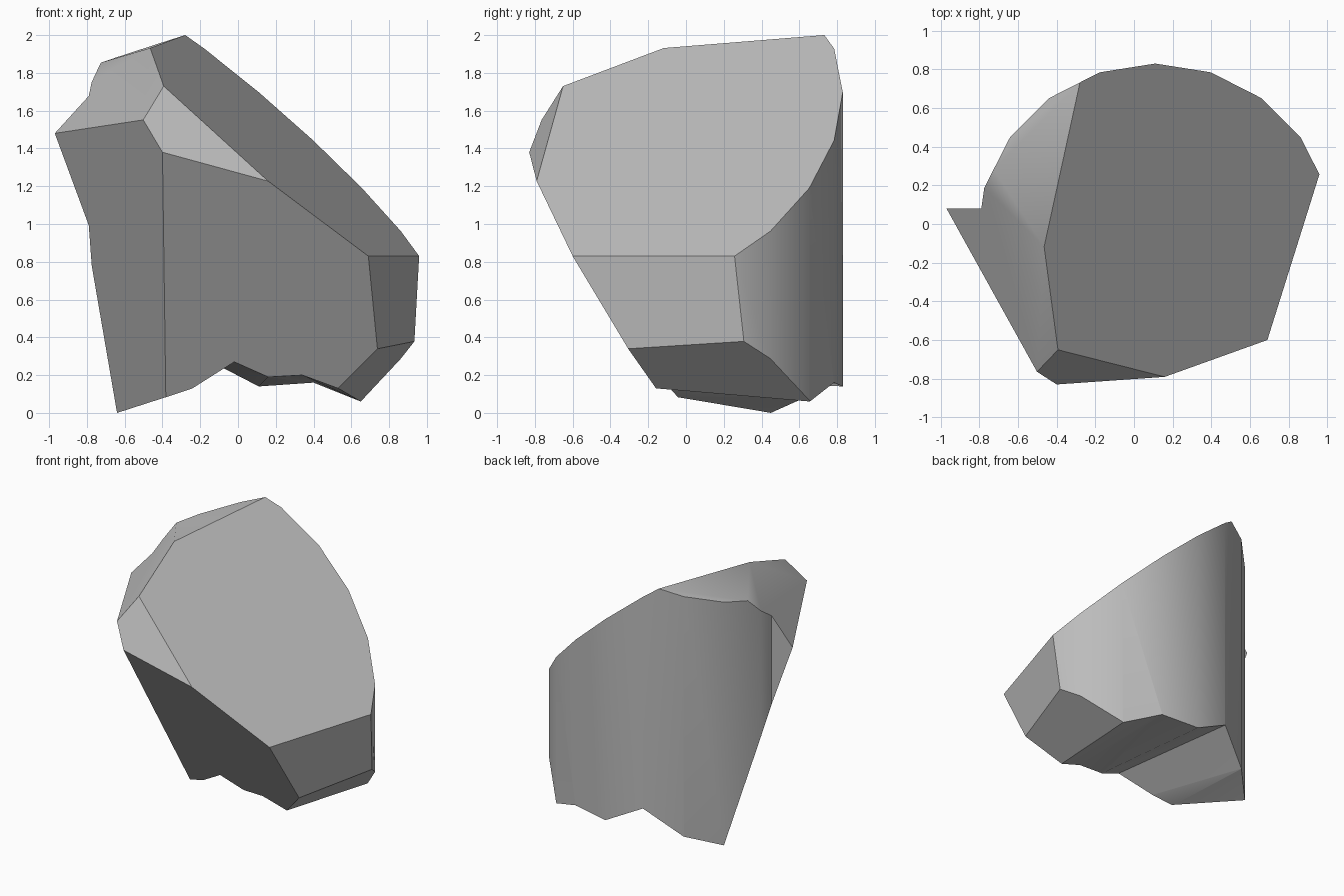
import bpy
import bmesh
from math import sin, cos, radians
from mathutils import Vector

if "Cube" in bpy.data.objects:
    bpy.data.objects.remove(bpy.data.objects["Cube"], do_unlink=True)

# Corner points shared by the broken facets
peak = Vector((-0.28, 0.73, 2.0))
ridge = Vector((-0.47, -0.11, 1.93))
brow = Vector((-0.39, -0.65, 1.73))
chip_right = Vector((0.18, -0.79, 1.22))
chip_low = Vector((-0.40, -0.83, 1.38))
chip_left = Vector((-0.50, -0.77, 1.55))
fin_tip = Vector((-0.97, 0.08, 1.48))
left_shoulder = Vector((-0.74, 0.28, 1.85))
side_front = Vector((0.69, -0.60, 0.83))
side_back = Vector((0.96, 0.26, 0.83))
side_low = Vector((0.74, -0.30, 0.34))
foot_back = Vector((0.65, 0.66, 0.06))
foot_front = Vector((0.53, -0.16, 0.13))
keel_front = Vector((-0.39, -0.04, 0.08))
keel_back = Vector((-0.64, 0.45, 0.0))
core = Vector((0, 0.2, 0.7))

facets = [
    (peak, side_back, side_front),
    (peak, ridge, left_shoulder),
    (ridge, chip_left, fin_tip),
    (brow, chip_right, chip_low),
    (chip_low, side_front, keel_front),
    (chip_low, keel_back, fin_tip),
    (side_front, side_back, side_low),
    (side_low, foot_back, foot_front),
]


def make_object(name, bm):
    bmesh.ops.recalc_face_normals(bm, faces=bm.faces)
    mesh = bpy.data.meshes.new(name)
    bm.to_mesh(mesh)
    bm.free()
    obj = bpy.data.objects.new(name, mesh)
    bpy.context.collection.objects.link(obj)
    return obj


def extrude_profile(bm, points, low, high):
    face = bm.faces.new([bm.verts.new((x, y, low)) for x, y in points])
    out = bmesh.ops.extrude_face_region(bm, geom=[face])
    for v in out["geom"]:
        if isinstance(v, bmesh.types.BMVert):
            v.co.z = high
    bmesh.ops.recalc_face_normals(bm, faces=bm.faces)


# Rock body: round back with a square notch on one side, trimmed by facets
arc = [(0.11 + 0.93 * sin(radians(18 * k)), -0.1 + 0.93 * cos(radians(18 * k)))
       for k in range(-4, 6)]
outline = arc + [(1.2, -1.2), (-1.3, -1.2), (-1.3, 0.08), (-0.79, 0.08)]
bm = bmesh.new()
extrude_profile(bm, outline, -0.5, 2.4)
for a, b, c in facets:
    normal = (b - a).cross(c - a).normalized()
    if normal.dot(core - a) > 0:
        normal = -normal
    cut = bmesh.ops.bisect_plane(
        bm, geom=bm.verts[:] + bm.edges[:] + bm.faces[:], dist=1e-5,
        plane_co=a, plane_no=normal, clear_outer=True)
    rim = [e for e in bm.edges if e.is_boundary]
    bmesh.ops.holes_fill(bm, edges=rim, sides=0)
rock = make_object("rock_fragment", bm)

# Underside cutter: ridged sheet between front and back edges
ribs = [
    (foot_front, foot_back),
    (Vector((0.34, -0.18, 0.20)), Vector((0.40, 0.79, 0.16))),
    (Vector((0.16, -0.16, 0.19)), Vector((0.11, 0.83, 0.14))),
    (Vector((-0.02, -0.19, 0.27)), Vector((-0.18, 0.79, 0.29))),
    (Vector((-0.24, -0.09, 0.13)), Vector((-0.44, 0.66, 0.09))),
    (keel_front, keel_back),
]


def beyond(end, inner):
    step = [(e - i) * 1.5 for e, i in zip(end, inner)]
    return tuple(e + s for e, s in zip(end, step))


ribs = [beyond(ribs[0], ribs[1])] + ribs + [beyond(ribs[-1], ribs[-2])]
bm = bmesh.new()
rows = []
for front, back in ribs:
    run = (back - front) * 0.4
    rows.append([bm.verts.new(p) for p in (front - run, front, back, back + run)])
for r, s in zip(rows, rows[1:]):
    for i in range(3):
        bm.faces.new((r[i], r[i + 1], s[i + 1], s[i]))
bmesh.ops.triangulate(bm, faces=bm.faces)
out = bmesh.ops.extrude_face_region(bm, geom=bm.faces[:], use_keep_orig=True)
for v in out["geom"]:
    if isinstance(v, bmesh.types.BMVert):
        v.co.z = -2
cutter = make_object("underside_cutter", bm)
cutter.hide_render = True

bpy.ops.object.select_all(action="DESELECT")
rock.select_set(True)
bpy.context.view_layer.objects.active = rock
trim = rock.modifiers.new("underside", "BOOLEAN")
trim.operation = "DIFFERENCE"
trim.solver = "EXACT"
trim.object = cutter
bpy.ops.object.modifier_apply(modifier=trim.name)
bpy.data.objects.remove(cutter, do_unlink=True)

# Stone colour and shading
stone = bpy.data.materials.new("grey_stone")
stone.use_nodes = True
grey = (0.5, 0.5, 0.5, 1)
stone.diffuse_color = grey
stone.node_tree.nodes["Principled BSDF"].inputs["Base Color"].default_value = grey
rock.data.materials.clear()
rock.data.materials.append(stone)
bpy.ops.object.shade_smooth_by_angle(angle=radians(40))
